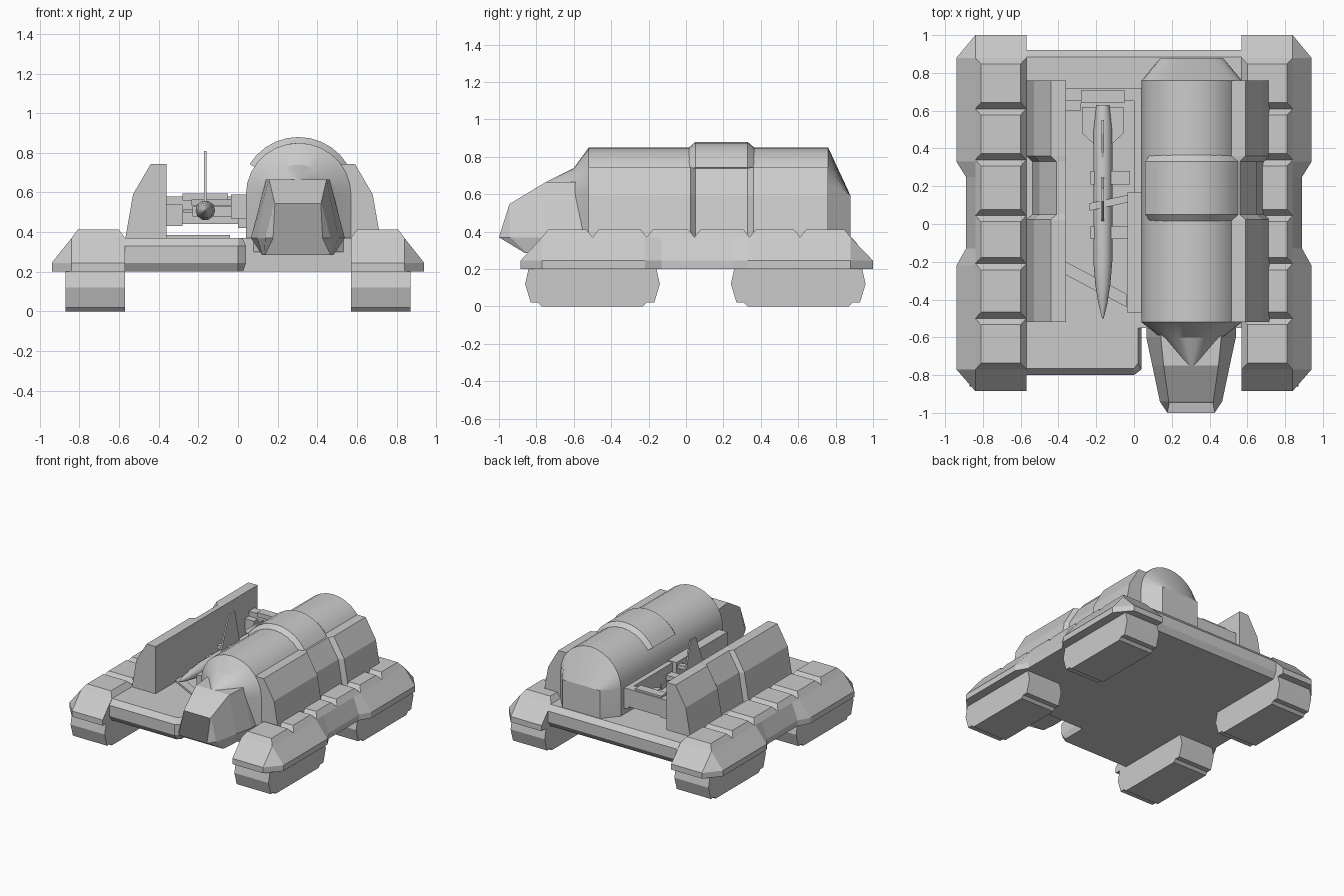
import bpy, bmesh, math

if "Cube" in bpy.data.objects:
    bpy.data.objects.remove(bpy.data.objects["Cube"])


def loft(name, rings, smooth=None):
    """Skin a list of equal-length closed rings and cap both ends."""
    bm = bmesh.new()
    rows = [[bm.verts.new(p) for p in r] for r in rings]
    n = len(rows[0])
    for a, b in zip(rows, rows[1:]):
        for i in range(n):
            j = (i + 1) % n
            bm.faces.new((a[i], a[j], b[j], b[i]))
    bm.faces.new(rows[0])
    bm.faces.new(rows[-1])
    bmesh.ops.remove_doubles(bm, verts=bm.verts, dist=0.0005)
    bmesh.ops.recalc_face_normals(bm, faces=bm.faces)
    me = bpy.data.meshes.new(name)
    bm.to_mesh(me)
    bm.free()
    ob = bpy.data.objects.new(name, me)
    bpy.context.collection.objects.link(ob)
    if smooth:
        bpy.ops.object.select_all(action='DESELECT')
        ob.select_set(True)
        bpy.context.view_layer.objects.active = ob
        bpy.ops.object.shade_smooth_by_angle(angle=math.radians(smooth))
    return ob


def prism_x(name, yz, a, b):
    return loft(name, [[(x, y, z) for y, z in yz] for x in (a, b)])


def prism_z(name, xy, a, b):
    return loft(name, [[(x, y, z) for x, y in xy] for z in (a, b)])


def box(name, x0, x1, y0, y1, z0, z1):
    return prism_z(name, [(x0, y0), (x1, y0), (x1, y1), (x0, y1)], z0, z1)


# Track pods, one at each corner
half = [(-0.34, 0.21), (-0.36, 0.12), (-0.33, 0.02), (-0.29, 0.02), (-0.27, 0)]
pod = half + [(-y, z) for y, z in reversed(half)]
for s, side in ((1, "right"), (-1, "left")):
    for cy, end in ((-0.5, "front"), (0.6, "rear")):
        prism_x(f"track_{end}_{side}", [(cy + y, z) for y, z in pod], s * 0.57, s * 0.87)

# Fenders: waisted skirt, sloped shoulders, then notched top armour blocks
skirt = [(0.57, -0.885), (0.84, -0.885), (0.94, -0.77), (0.94, -0.22), (0.89, -0.13),
         (0.89, 0.25), (0.94, 0.33), (0.94, 0.88), (0.84, 1.0), (0.57, 1.0)]
shoulder = [(min(x, 0.84), max(-0.77, min(0.88, y))) for x, y in skirt]
cuts = [-0.77, -0.5, -0.21, 0.045, 0.34, 0.61, 0.88]
for s, side in ((1, "right"), (-1, "left")):
    loft(f"fender_{side}", [[(s * x, y, z) for x, y in o] for o, z in
                            ((skirt, 0.2), (skirt, 0.245), (shoulder, 0.37))])
    for i, (a, b) in enumerate(zip(cuts, cuts[1:])):
        rings = [[(s * x0, a + e, z), (s * x1, a + e, z), (s * x1, b - e, z), (s * x0, b - e, z)]
                 for x0, x1, e, z in ((0.57, 0.84, 0, 0.37), (0.6, 0.81, 0.033, 0.412))]
        loft(f"fender_block_{side}_{i}", rings)


# Deck with bevelled edges and a bay cut out for the cab
def deck_ring(e, z):
    pts = [(-0.57, -0.80 + e), (0.0, -0.80 + e), (0.04 - e * 0.5, -0.77 + e), (0.04 - e * 0.5, -0.55),
           (0.57, -0.55), (0.57, 0.92 - e), (-0.57, 0.92 - e)]
    return [(x, y, z) for x, y in pts]


loft("deck", [deck_ring(0.03, 0.2), deck_ring(0, 0.245), deck_ring(0, 0.33), deck_ring(0.035, 0.37)])
prism_z("deck_step", [(-0.36, -0.2), (-0.04, -0.37), (-0.04, -0.44), (-0.36, -0.27)], 0.36, 0.385)

# Main hull: arched body with sloped nose and tail
CX, SEG = 0.305, 14


def arch(y, w, h, spring, base):
    ring = [(CX - w, y, base)]
    for i in range(SEG + 1):
        t = math.pi * (1 - i / SEG)
        ring.append((CX + w * math.cos(t), y, spring + h * math.sin(t)))
    return ring + [(CX + w, y, base)]


loft("hull", [arch(-0.75, 0.02, 0.01, 0.655, 0.32), arch(-0.60, 0.165, 0.15, 0.59, 0.3),
              arch(-0.52, 0.265, 0.26, 0.59, 0.3), arch(0.76, 0.265, 0.26, 0.59, 0.3),
              arch(0.88, 0.165, 0.002, 0.59, 0.3)], smooth=25)


# Raised band over the hull
def band_arc(y, r):
    angs = [math.radians(148 - 116 * i / 10) for i in range(11)]
    return ([(CX + r * math.cos(t), y, 0.59 + r * math.sin(t)) for t in angs]
            + [(CX + 0.24 * math.cos(t), y, 0.59 + 0.24 * math.sin(t)) for t in reversed(angs)])


loft("hull_band", [band_arc(0.015, 0.26), band_arc(0.05, 0.29),
                   band_arc(0.33, 0.29), band_arc(0.365, 0.26)], smooth=25)

# Side armour panels with a recessed middle
stations = ((-0.52, 0), (0.025, 0), (0.05, 0.03), (0.33, 0.03), (0.36, 0), (0.76, 0))
for s, off, side in ((1, 0, "right"), (-1, 0.15, "left")):
    rings = []
    for y, e in stations:
        prof = [(0.51, 0.36), (0.51, 0.745), (0.59 - e, 0.745 - e * 0.2), (0.68 - e, 0.59), (0.72 - e, 0.36)]
        rings.append([(s * (x - off), y, z) for x, z in prof])
    loft(f"side_armour_{side}", rings)


# Driver cab: tapered sections front to back
def cab(y_top, y_mid, y_low, wt, wm, wl, zt, zm=0.37, zl=0.285):
    c = 0.302
    return [(c - wt, y_top, zt), (c + wt, y_top, zt), (c + wm, y_mid, zm),
            (c + wl, y_low, zl), (c - wl, y_low, zl), (c - wm, y_mid, zm)]


loft("cab", [cab(-0.55, -0.55, -0.55, 0.16, 0.237, 0.18, 0.665),
             cab(-0.60, -0.60, -0.60, 0.16, 0.237, 0.18, 0.665),
             cab(-0.75, -0.75, -0.75, 0.145, 0.205, 0.18, 0.665),
             cab(-0.94, -0.94, -0.85, 0.118, 0.165, 0.17, 0.55),
             cab(-0.945, -1.0, -0.86, 0.116, 0.125, 0.165, 0.545)])

# Missile body and fins
MX, MZ = -0.165, 0.51
body = ((-0.5, 0.004), (-0.42, 0.024), (-0.32, 0.04), (-0.2, 0.05), (0.5, 0.05), (0.63, 0.036))
loft("missile", [[(MX + r * math.cos(k * math.pi / 5), y, MZ + r * math.sin(k * math.pi / 5))
                  for k in range(10)] for y, r in body], smooth=40)
prism_x("missile_main_fin", [(0.01, 0.54), (0.25, 0.54), (0.19, 0.81), (0.12, 0.81)], MX - 0.006, MX + 0.006)
prism_x("missile_tail_fin", [(0.33, 0.55), (0.55, 0.55), (0.55, 0.6), (0.48, 0.6)], MX - 0.006, MX + 0.006)
for s, side in ((1, "right"), (-1, "left")):
    prism_z(f"missile_tail_wing_{side}",
            [(MX, 0.38), (MX + s * 0.11, 0.48), (MX + s * 0.11, 0.62), (MX, 0.62)], 0.5, 0.515)

# Launcher arm, rail and rear bracket
box("launch_rail", -0.035, 0.06, -0.47, 0.17, 0.47, 0.59)
box("launch_rail_rear", 0.0, 0.06, 0.17, 0.72, 0.42, 0.58)
prism_z("launcher_arm", [(-0.235, 0.07), (0.04, 0.13), (0.04, 0.17), (-0.235, 0.11)], 0.535, 0.565)
for i, y in enumerate((-0.08, 0.21)):
    box(f"launcher_clamp_{i}", -0.23, -0.02, y, y + 0.07, 0.48, 0.53)
box("rear_bracket", -0.37, 0.06, 0.65, 0.72, 0.44, 0.58)
box("rear_bracket_cap", -0.28, -0.05, 0.64, 0.71, 0.56, 0.595)
box("bracket_foot", -0.37, -0.28, 0.6, 0.72, 0.43, 0.54)
